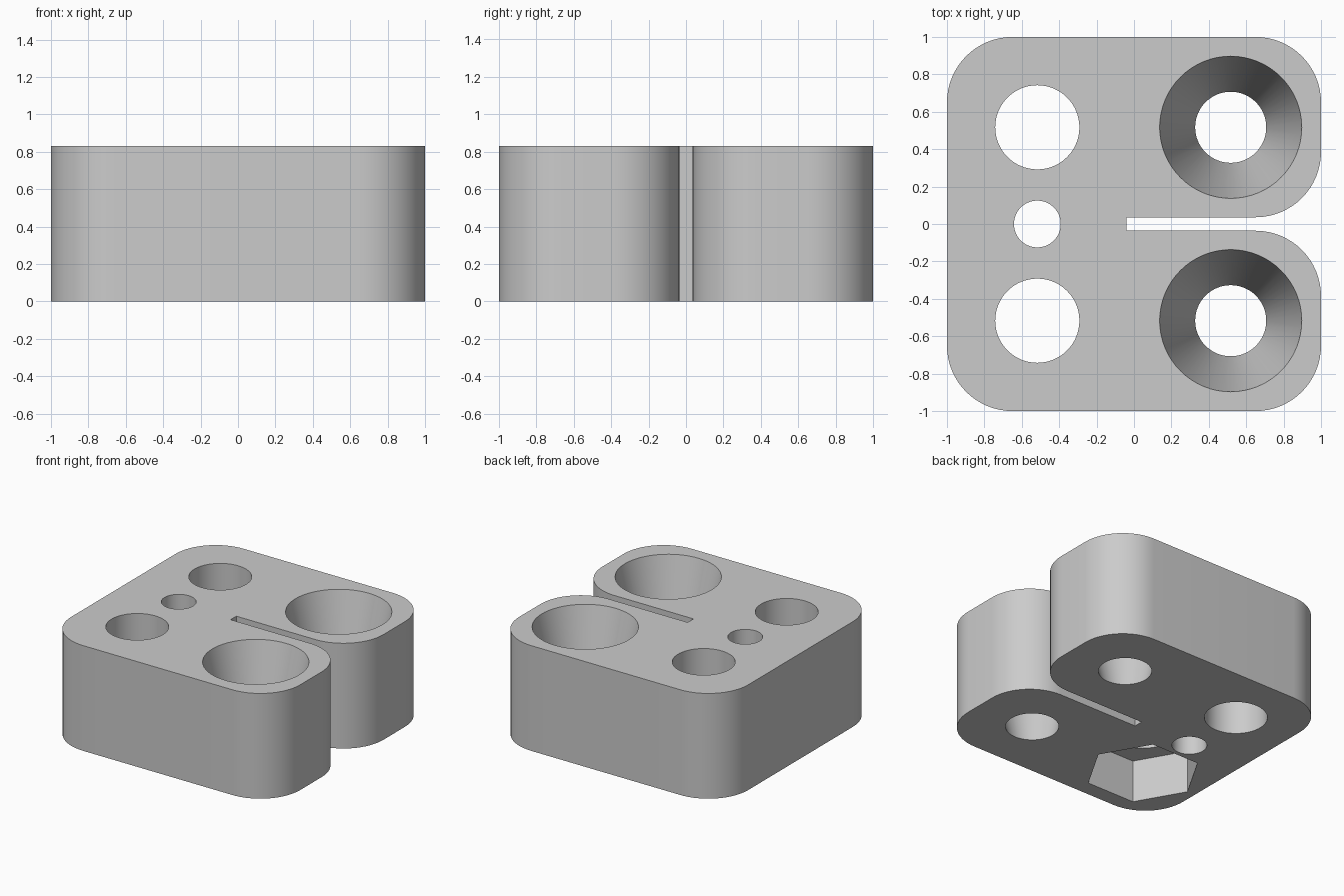
import bpy
import bmesh
from math import cos, sin, pi, radians

HEIGHT = 0.83
CORNER = 0.35      # corner radius of the block
SLOT = 0.036       # half width of the slot
SLOT_END = -0.04   # closed end of the slot
HOLE = 0.517       # hole offset from the centre
EPS = 0.02

cube = bpy.data.objects.get("Cube")
if cube:
    bpy.data.objects.remove(cube, do_unlink=True)

# Single matte grey
grey = bpy.data.materials.new("light_grey")
grey.use_nodes = True
colour = (0.6, 0.6, 0.6, 1)
grey.diffuse_color = colour
grey.node_tree.nodes["Principled BSDF"].inputs["Base Color"].default_value = colour


def make_object(name, bm):
    bmesh.ops.recalc_face_normals(bm, faces=bm.faces)
    mesh = bpy.data.meshes.new(name)
    bm.to_mesh(mesh)
    bm.free()
    mesh.materials.append(grey)
    obj = bpy.data.objects.new(name, mesh)
    bpy.context.collection.objects.link(obj)
    return obj


def arc(cx, cy, start, steps=16):
    """Quarter circle, counter-clockwise from the start angle."""
    angles = [start + pi / 2 * i / steps for i in range(steps + 1)]
    return [(cx + CORNER * cos(a), cy + CORNER * sin(a)) for a in angles]


def cutter(name, x, y, r_low, r_high, low, high, sides=64):
    """Upright prism or cone between two heights."""
    bm = bmesh.new()
    rings = [[bm.verts.new((x + r * cos(2 * pi * i / sides),
                            y + r * sin(2 * pi * i / sides), z))
              for i in range(sides)] for r, z in ((r_low, low), (r_high, high))]
    for ring in rings:
        bm.faces.new(ring)
    for i in range(sides):
        j = (i + 1) % sides
        bm.faces.new((rings[0][i], rings[0][j], rings[1][j], rings[1][i]))
    obj = make_object(name, bm)
    obj.hide_render = True
    return obj


# Block outline: the upper half, mirrored to make both prongs of the fork
inner = 1 - CORNER
upper = ([(SLOT_END, SLOT)] + arc(inner, SLOT + CORNER, -pi / 2)
         + arc(inner, inner, 0) + arc(-inner, inner, pi / 2))
outline = upper + [(x, -y) for x, y in reversed(upper)]
bm = bmesh.new()
base = bm.faces.new([bm.verts.new((x, y, 0)) for x, y in outline])
walls = bmesh.ops.extrude_face_region(bm, geom=[base], use_keep_orig=True)
top = [v for v in walls["geom"] if isinstance(v, bmesh.types.BMVert)]
bmesh.ops.translate(bm, verts=top, vec=(0, 0, HEIGHT))
block = make_object("slotted_block", bm)

# Round through holes, and tapered funnels in the prongs
cutters = [cutter("pin_hole", -HOLE, 0, 0.125, 0.125, -EPS, HEIGHT + EPS)]
taper = 0.19 / HEIGHT * EPS
for side, y in (("front", -HOLE), ("back", HOLE)):
    cutters.append(cutter(side + "_bolt_hole", -HOLE, y, 0.225, 0.225, -EPS, HEIGHT + EPS))
    cutters.append(cutter(side + "_funnel", HOLE, y, 0.19 - taper, 0.38 + taper,
                          -EPS, HEIGHT + EPS))

# Hexagonal nut pocket under the front bolt hole
cutters.append(cutter("nut_pocket", -HOLE, -HOLE, 0.415, 0.415, -EPS, 0.335, sides=6))

bpy.context.view_layer.objects.active = block
for tool in cutters:
    mod = block.modifiers.new(tool.name, "BOOLEAN")
    mod.operation = "DIFFERENCE"
    mod.solver = "EXACT"
    mod.object = tool
    bpy.ops.object.modifier_apply(modifier=mod.name)
    bpy.data.objects.remove(tool, do_unlink=True)

# Smooth curved walls, crisp rims
bpy.ops.object.select_all(action="DESELECT")
block.select_set(True)
bpy.ops.object.shade_smooth_by_angle(angle=radians(30))
